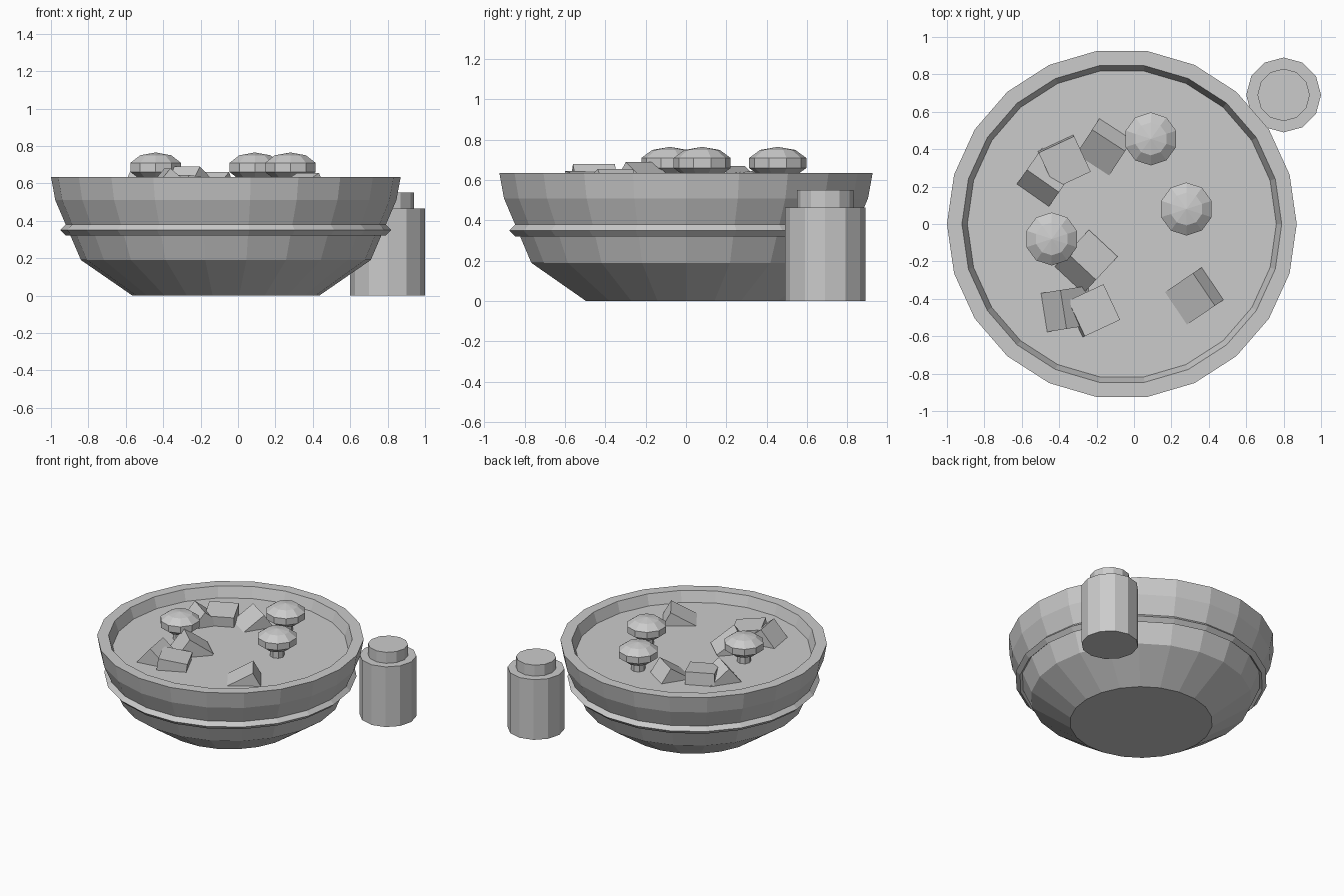
import bpy, bmesh
from math import sin, cos, pi, radians
from mathutils import Matrix, Vector

if "Cube" in bpy.data.objects:
    bpy.data.objects.remove(bpy.data.objects["Cube"])

grey = bpy.data.materials.new("plain_grey")
grey.use_nodes = True
grey.diffuse_color = (0.6, 0.6, 0.6, 1)
grey.node_tree.nodes["Principled BSDF"].inputs["Base Color"].default_value = (0.6, 0.6, 0.6, 1)


def finish(name, bm, location=(0, 0, 0)):
    bmesh.ops.recalc_face_normals(bm, faces=bm.faces)
    mesh = bpy.data.meshes.new(name)
    bm.to_mesh(mesh)
    bm.free()
    mesh.materials.append(grey)
    obj = bpy.data.objects.new(name, mesh)
    obj.location = location
    bpy.context.collection.objects.link(obj)
    return obj


def lathe(name, profile, sides, location=(0, 0, 0), closed=False):
    """Spin a (radius, height) profile; open ends are capped."""
    bm = bmesh.new()
    rings = []
    for r, z in profile:
        rings.append([bm.verts.new((r * cos(2 * pi * i / sides), r * sin(2 * pi * i / sides), z))
                      for i in range(sides)])
    pairs = list(zip(rings, rings[1:]))
    if closed:
        pairs.append((rings[-1], rings[0]))
    else:
        bm.faces.new(rings[0])
        bm.faces.new(rings[-1])
    for low, high in pairs:
        for i in range(sides):
            j = (i + 1) % sides
            bm.faces.new((low[i], low[j], high[j], high[i]))
    return finish(name, bm, location)


def chunk(name, ridge, downhill, tilt, size=0.21):
    """Cube half sunk in the broth, hung from the middle of its highest edge."""
    bm = bmesh.new()
    bmesh.ops.create_cube(bm, size=size)
    bm.transform(Matrix.Translation(Vector((size / 2, 0, -size / 2))))
    bm.transform(Matrix.Rotation(radians(downhill), 4, 'Z') @ Matrix.Rotation(radians(tilt), 4, 'Y'))
    return finish(name, bm, ridge)


# Bowl with a hollow inside, its raised band, and the broth surface
centre = (-0.065, 0, 0)
lathe("bowl", [(0.50, 0), (0.775, 0.19), (0.912, 0.51), (0.935, 0.635),
               (0.855, 0.635), (0.825, 0.55), (0.72, 0.23), (0.47, 0.05)], 22, centre)
lathe("bowl_band", [(0.885, 0.35), (0.855, 0.38), (0.825, 0.35), (0.855, 0.32)], 22, centre, True)
lathe("broth", [(0.80, 0.50), (0.826, 0.555)], 22, centre)

# Mushrooms: squashed faceted cap on a stem
for n, (x, y) in enumerate([(0.28, 0.08), (0.09, 0.455), (-0.44, -0.08)], 1):
    bm = bmesh.new()
    bmesh.ops.create_uvsphere(bm, u_segments=10, v_segments=5, radius=1)
    bm.transform(Matrix.Diagonal((0.149, 0.149, 0.08, 1)))
    finish(f"mushroom_cap_{n}", bm, (x, y, 0.685))
    lathe(f"mushroom_stem_{n}", [(0.05, 0.5), (0.05, 0.64)], 8, (x, y, 0))

# Food chunks: ridge point, downhill heading, tilt
chunks = [((0.374, -0.35, 0.655), -146, 29), ((-0.487, 0.23, 0.67), 55, 39),
          ((-0.415, 0.425, 0.65), -65, 5), ((-0.136, 0.447, 0.66), -123, 34),
          ((-0.28, -0.227, 0.69), 47, 36), ((-0.377, -0.457, 0.68), 9, 40),
          ((-0.307, -0.505, 0.645), 25, 8)]
for n, (ridge, downhill, tilt) in enumerate(chunks, 1):
    chunk(f"food_chunk_{n}", ridge, downhill, tilt)

# Shaker beside the bowl
lathe("shaker_body", [(0.2, 0), (0.2, 0.465)], 12, (0.8, 0.69, 0))
lathe("shaker_lid", [(0.14, 0.46), (0.14, 0.55)], 12, (0.8, 0.69, 0))
